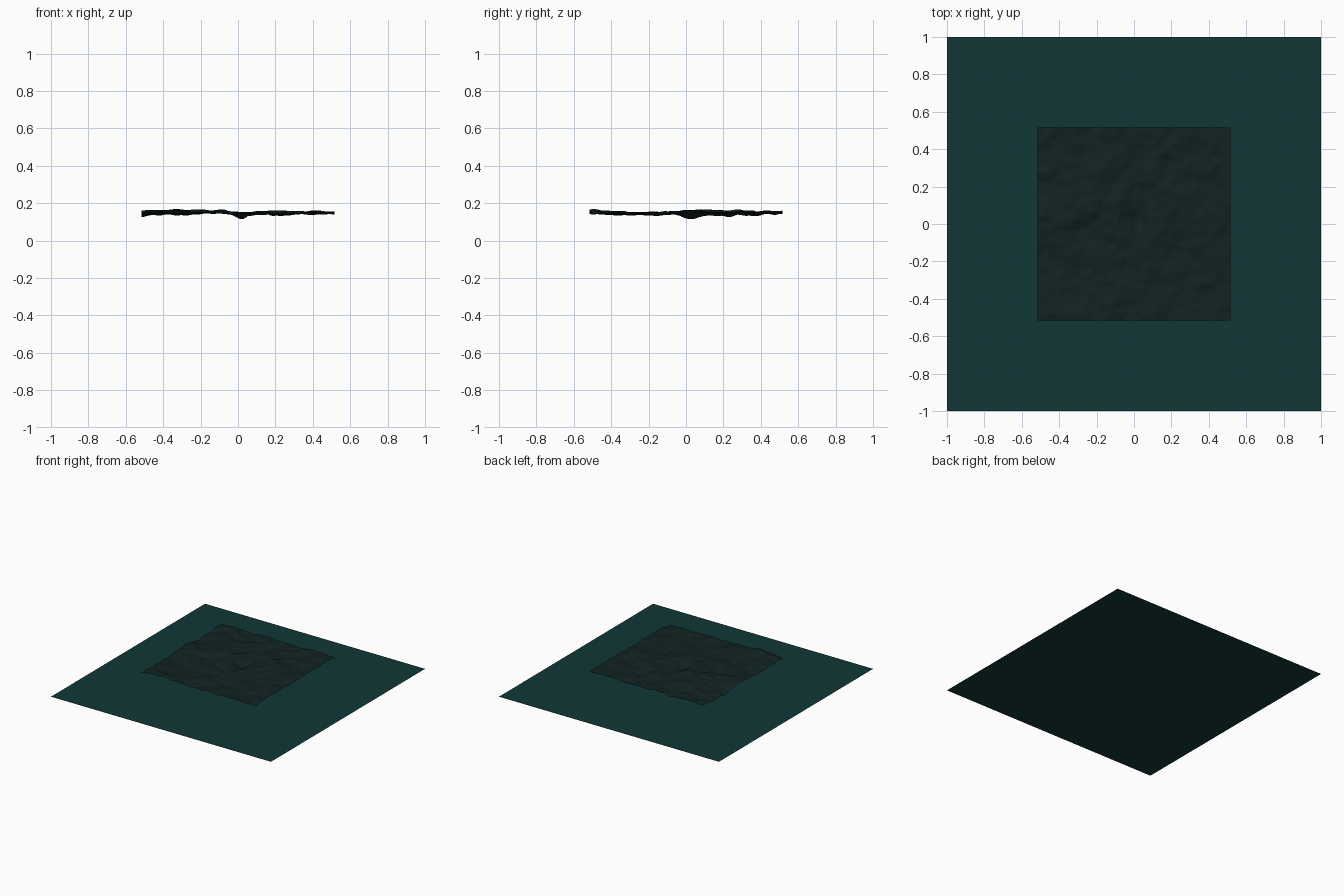
import bpy, bmesh, math
from mathutils import Vector, noise

if "Cube" in bpy.data.objects:
    bpy.data.objects.remove(bpy.data.objects["Cube"])


def material(name, color):
    mat = bpy.data.materials.new(name)
    mat.diffuse_color = (*color, 1)
    mat.use_nodes = True
    mat.node_tree.nodes["Principled BSDF"].inputs["Base Color"].default_value = mat.diffuse_color
    return mat


def sheet(name, x0, x1, segments, z, mat, height=None):
    """Open square sheet, optionally displaced by a height function."""
    bm = bmesh.new()
    bmesh.ops.create_grid(bm, x_segments=segments, y_segments=segments, size=(x1 - x0) / 2)
    c = (x0 + x1) / 2
    for v in bm.verts:
        v.co.x += c
        v.co.y += c
        v.co.z = z + (height(v.co.x, v.co.y) if height else 0)
    mesh = bpy.data.meshes.new(name)
    bm.to_mesh(mesh)
    bm.free()
    mesh.materials.append(mat)
    obj = bpy.data.objects.new(name, mesh)
    bpy.context.collection.objects.link(obj)
    return obj


def ripples(x, y):
    # Broad swells with finer creases, plus the dip near the middle
    h = 0.020 * noise.noise(Vector((x * 4.5 + 3.1, y * 4.5 + 7.7, 0.4)))
    h += 0.015 * noise.noise(Vector((x * 9 + 1.3, y * 9 + 2.9, 5.2)))
    h += 0.008 * noise.noise(Vector((x * 20, y * 20, 9.1)))
    h -= 0.022 * math.exp(-((x - 0.01) ** 2 + (y - 0.02) ** 2) / 0.004)
    h *= 1.0 - 0.35 * max(0.0, min(1.0, (x - 0.2) / 0.3))
    return max(-0.037, min(0.029, h))


# Flat base sheet
sheet("base_plane", -1, 1, 1, 0, material("deep_teal", (0.006, 0.038, 0.038)))

# Rippled square patch floating above it
patch = sheet("rippled_patch", -0.517, 0.517, 100, 0.149,
              material("dark_teal", (0.006, 0.016, 0.016)), ripples)
patch.data.shade_smooth()
